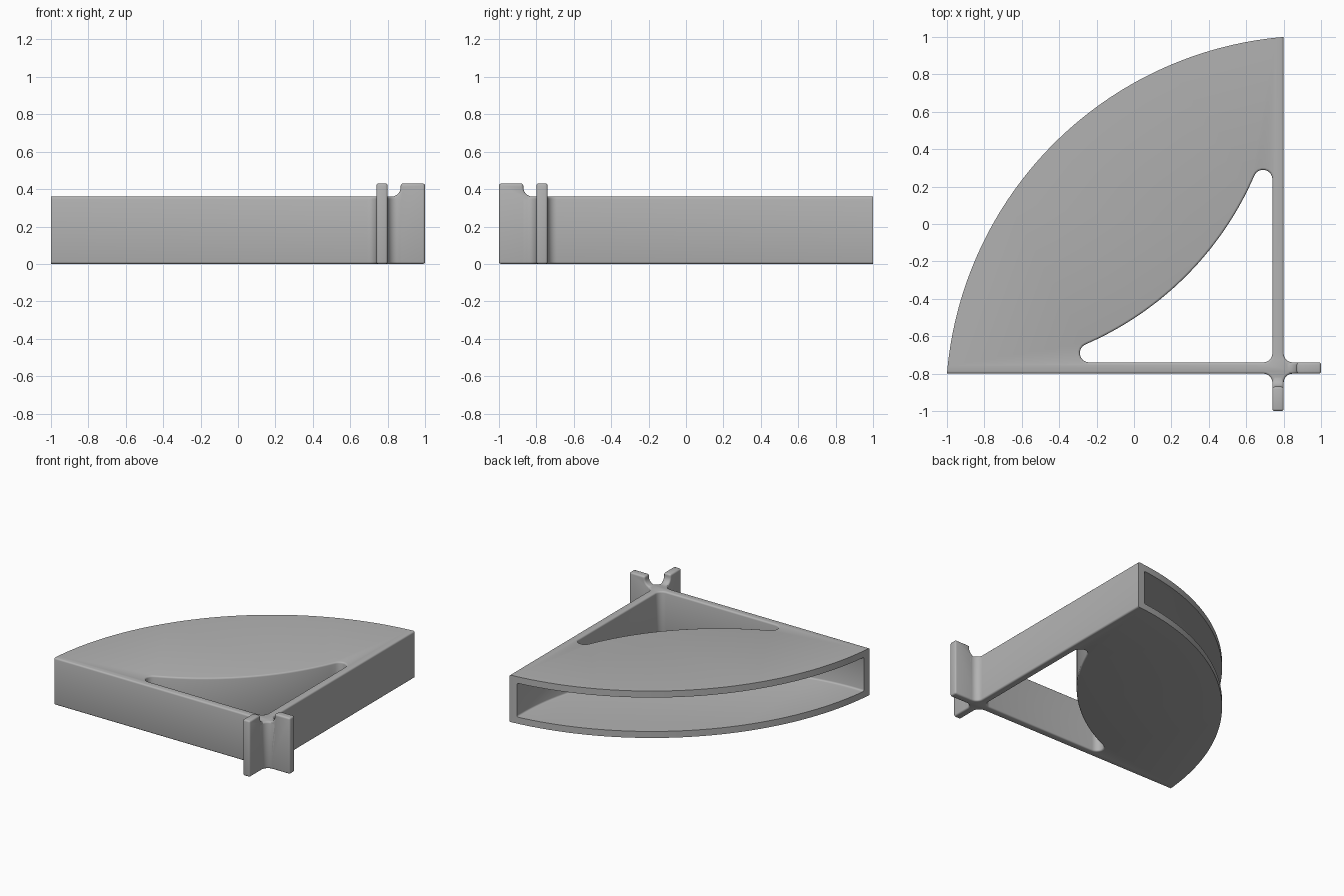
import bpy, bmesh
from math import cos, sin, radians, degrees, atan2, hypot

cube = bpy.data.objects.get("Cube")
if cube:
    bpy.data.objects.remove(cube, do_unlink=True)

HEIGHT, TAB_TOP = 0.36, 0.43
OUT, INN = 0.8, 0.74          # outer and inner faces of the straight walls
FILLET = 0.05
RIM = (0.965, -0.965)         # centre of the outer arc
RIM_R = hypot(1 + RIM[0], OUT + RIM[1])
DISC = (-0.947, 0.947)        # centre of the arc shared by hole and pocket
DISC_R = 1.733

grey = bpy.data.materials.new("grey_plastic")
grey.use_nodes = True
grey.diffuse_color = (0.45, 0.45, 0.45, 1)
grey.node_tree.nodes["Principled BSDF"].inputs["Base Color"].default_value = grey.diffuse_color


def arc(centre, r, a0, a1, n=8):
    angles = [radians(a0 + (a1 - a0) * i / n) for i in range(n + 1)]
    return [(centre[0] + r * cos(a), centre[1] + r * sin(a)) for a in angles]


def prism(name, loops, depth, place, keep_sharp=None):
    """Extrude flat loops (outline, then holes); mark the edges to round."""
    bm = bmesh.new()
    edges = []
    for loop in loops:
        vs = [bm.verts.new(place(u, v, 0)) for u, v in loop]
        edges += [bm.edges.new((vs[i - 1], vs[i])) for i in range(len(vs))]
    bmesh.ops.triangle_fill(bm, edges=edges, use_beauty=True)
    inner = [e for e in bm.edges if len(e.link_faces) == 2]
    bmesh.ops.dissolve_limit(bm, angle_limit=0.01, verts=[], edges=inner)
    new = bmesh.ops.extrude_face_region(bm, geom=bm.faces[:], use_keep_orig=True)["geom"]
    shift = [b - a for a, b in zip(place(0, 0, 0), place(0, 0, depth))]
    bmesh.ops.translate(bm, verts=[g for g in new if isinstance(g, bmesh.types.BMVert)], vec=shift)
    bmesh.ops.recalc_face_normals(bm, faces=bm.faces[:])
    weight = bm.edges.layers.float.new("bevel_weight_edge")
    for e in bm.edges:
        mid = (e.verts[0].co + e.verts[1].co) / 2
        if e.calc_face_angle(0) > radians(30) and not (keep_sharp and keep_sharp(mid)):
            e[weight] = 1
    mesh = bpy.data.meshes.new(name)
    bm.to_mesh(mesh)
    bm.free()
    mesh.materials.append(grey)
    obj = bpy.data.objects.new(name, mesh)
    bpy.context.collection.objects.link(obj)
    bev = obj.modifiers.new("rounding", "BEVEL")
    bev.limit_method = "WEIGHT"
    bev.width, bev.segments = 0.012, 3
    return obj


def finish(obj):
    bpy.ops.object.select_all(action="DESELECT")
    obj.select_set(True)
    bpy.context.view_layer.objects.active = obj
    bpy.ops.object.convert(target="MESH")
    bpy.ops.object.shade_smooth_by_angle(angle=radians(32))


# Outline: quarter fan with filleted stubs where the walls cross
lo, hi, stub = INN - FILLET, OUT + FILLET, 0.88
ang0 = degrees(atan2(1 - RIM[1], OUT - RIM[0]))
ang1 = degrees(atan2(-OUT - RIM[1], -1 - RIM[0]))
outline = (
    arc((lo, -hi), FILLET, 90, 0)
    + [(INN, -stub), (OUT, -stub)]
    + arc((hi, -hi), FILLET, 180, 90)
    + [(stub, -OUT), (stub, -INN)]
    + arc((hi, -lo), FILLET, 270, 180)
    + arc(RIM, RIM_R, ang0, ang1, 64)
)

# Hole: two rounded tips, a bowed side and a filleted corner
tip = (lo, 0.24)
turn = degrees(atan2(DISC[1] - tip[1], tip[0] - DISC[0]))
hole = (
    arc(tip, FILLET, 0, 180 - turn)
    + arc(DISC, DISC_R, -turn, turn - 90, 40)[1:-1]
    + arc((-tip[1], -lo), FILLET, 90 + turn, 270)
    + arc((lo, -lo), FILLET, 270, 360)
)


def on_rim(p):
    return abs(hypot(p.x - RIM[0], p.y - RIM[1]) - RIM_R) < 0.003


body = prism("fan_tray", [outline, hole], HEIGHT, lambda u, v, d: (u, v, d), on_rim)

# Pocket opening through the curved rim
lip = 0.05
pocket = arc(DISC, DISC[1] + INN, -90, 0, 48) + [(INN, 1.3), (-1.3, 1.3), (-1.3, -INN)]
cutter = prism("pocket_cutter", [pocket], HEIGHT - 2 * lip, lambda u, v, d: (u, v, d + lip))
cutter.hide_render = True
cut = body.modifiers.new("pocket", "BOOLEAN")
cut.operation, cut.solver, cut.object = "DIFFERENCE", "EXACT", cutter
finish(body)
bpy.data.objects.remove(cutter, do_unlink=True)

# Upright tabs at the corner, each with a scooped inner shoulder
root = 0.82
profile = [(root, 0), (1, 0), (1, TAB_TOP), (root + FILLET, TAB_TOP)] + arc(
    (root, HEIGHT + FILLET), FILLET, 0, -90)
places = {
    "side_tab": lambda u, v, d: (u, d - OUT, v),
    "front_tab": lambda u, v, d: (OUT - d, -u, v),
}
for name, place in places.items():
    finish(prism(name, [profile], OUT - INN, place,
                 lambda p: min(abs(p.x - root), abs(p.y + root)) < 0.001))
